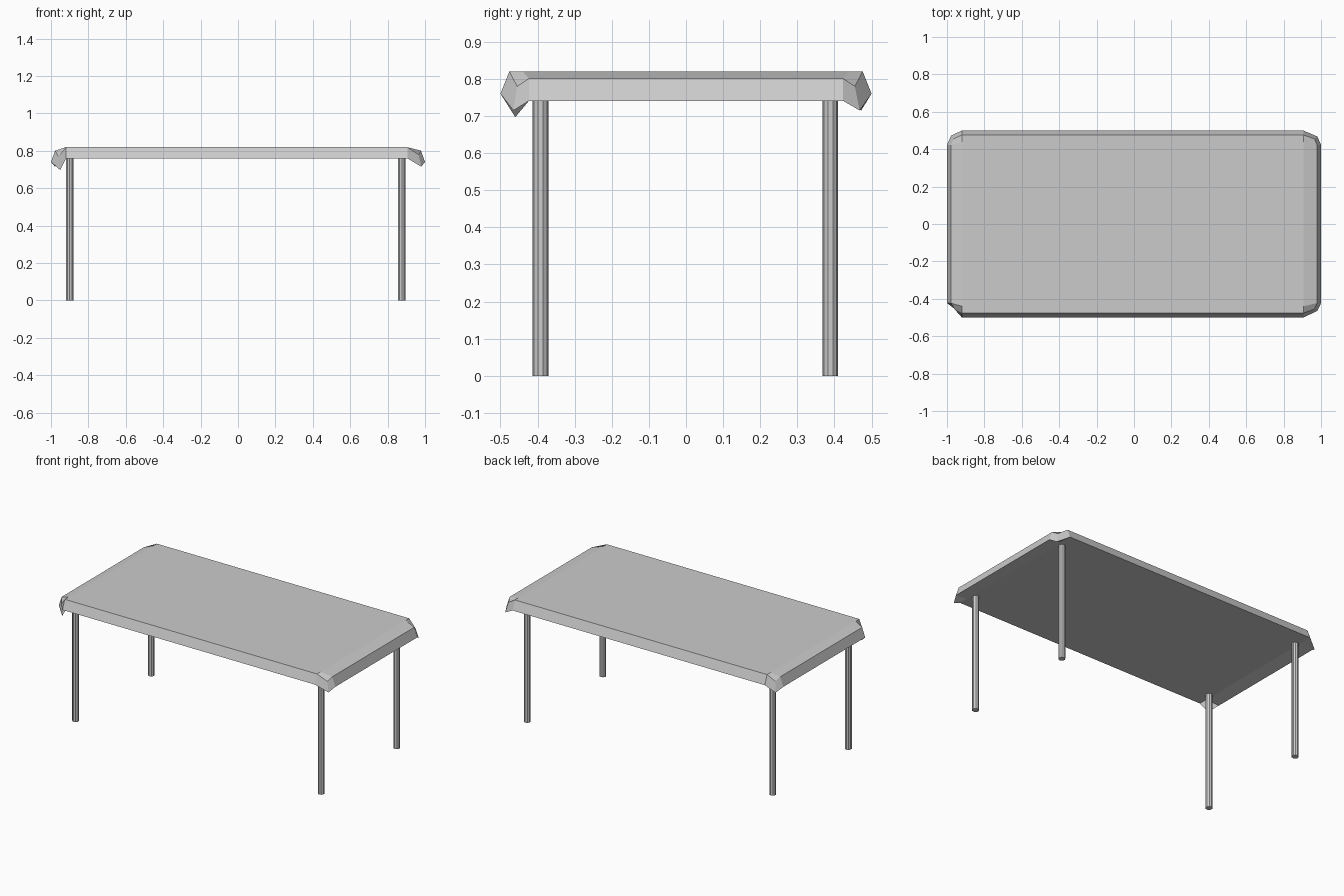
import bpy, bmesh

if "Cube" in bpy.data.objects:
    bpy.data.objects.remove(bpy.data.objects["Cube"])

X = (-0.92, 0.905)          # fold lines at the two ends
# Drooping corner points (top, bottom) keyed by side of x and y
corners = {
    (-1, -1): ((-0.96, -0.455, 0.77), (-0.95, -0.46, 0.697)),
    (1, -1): ((0.965, -0.455, 0.78), (0.98, -0.465, 0.715)),
    (1, 1): ((0.965, 0.455, 0.78), (0.98, 0.468, 0.715)),
    (-1, 1): ((-0.965, 0.455, 0.78), (-0.978, 0.472, 0.715)),
}


def layer_point(i, j, low):
    """Point of the 4 x 4 grid for the top (low=0) or underside (low=1)."""
    sx, sy = (-1 if i < 2 else 1), (-1 if j < 2 else 1)
    outer_x, outer_y = i in (0, 3), j in (0, 3)
    fold = X[0] if sx < 0 else X[1]
    z = 0.82 - 0.06 * low
    if outer_x and outer_y:
        return corners[(sx, sy)][low]
    if outer_x:
        return (sx * (0.978 + 0.022 * low), sy * 0.423, z - 0.019)
    if outer_y:
        return (fold, sy * (0.476 + 0.024 * low), z)
    return (fold, sy * 0.44, z)


# Tabletop: slab with folded ends and pinched corners
bm = bmesh.new()
grid = [[[bm.verts.new(layer_point(i, j, low)) for j in range(4)]
         for i in range(4)] for low in (0, 1)]
for g in grid:
    for i in range(3):
        for j in range(3):
            bm.faces.new((g[i][j], g[i + 1][j], g[i + 1][j + 1], g[i][j + 1]))
rim = [(i, 0) for i in range(3)] + [(3, j) for j in range(3)]
rim += [(i, 3) for i in (3, 2, 1)] + [(0, j) for j in (3, 2, 1)]
for (a, b), (c, d) in zip(rim, rim[1:] + rim[:1]):
    bm.faces.new((grid[0][a][b], grid[0][c][d], grid[1][c][d], grid[1][a][b]))
bmesh.ops.recalc_face_normals(bm, faces=bm.faces)
mesh = bpy.data.meshes.new("tabletop")
bm.to_mesh(mesh)
bm.free()
bpy.context.collection.objects.link(bpy.data.objects.new("tabletop", mesh))

# Legs
for xname, x in (("left", -0.9), ("right", 0.876)):
    for yname, y in (("front", -0.392), ("back", 0.389)):
        bpy.ops.mesh.primitive_cylinder_add(
            vertices=10, radius=0.021, depth=0.77, location=(x, y, 0.385))
        bpy.context.object.name = f"{yname}_{xname}_leg"
